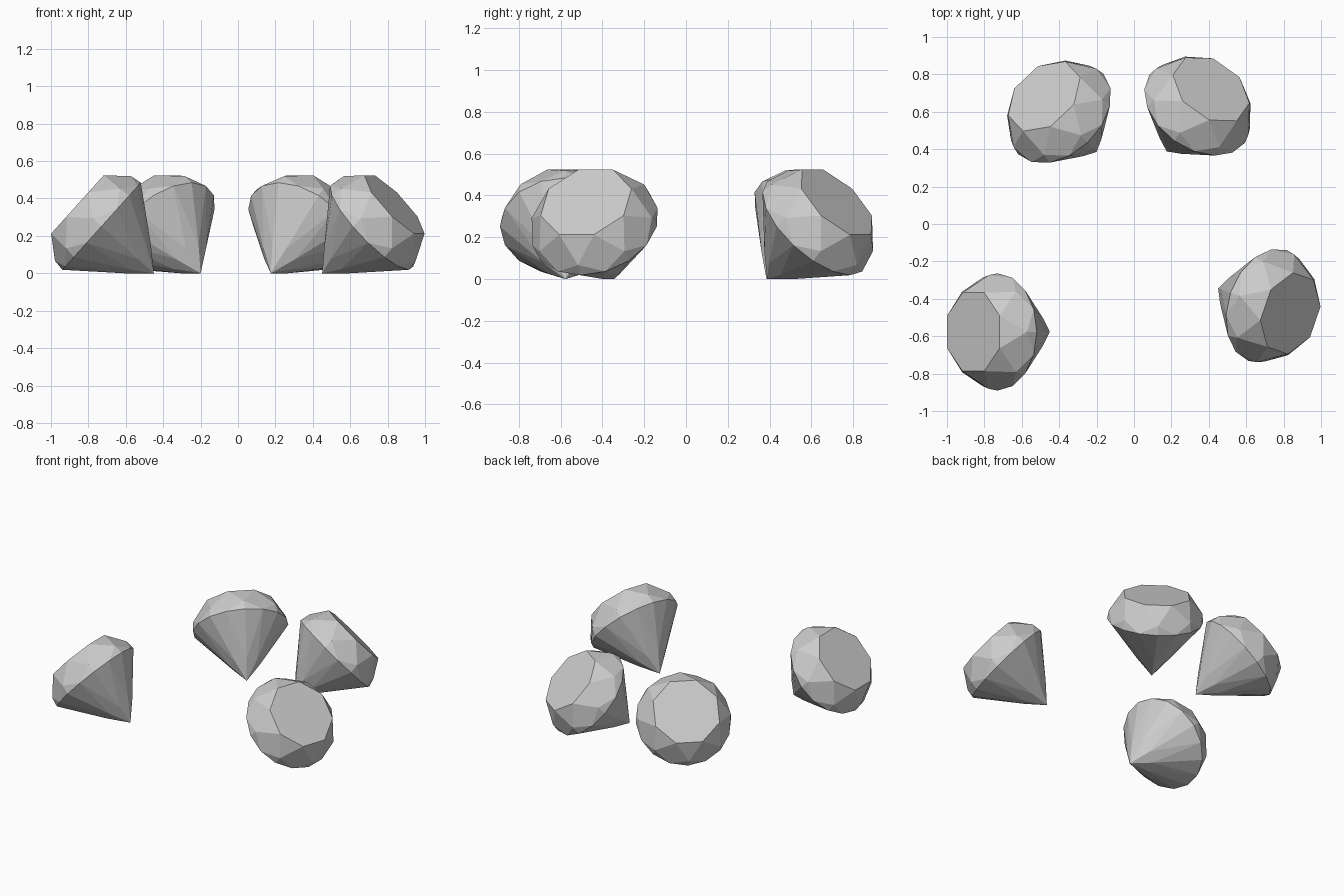
import bpy, bmesh
from math import pi, sin, cos, radians
from mathutils import Matrix

if "Cube" in bpy.data.objects:
    bpy.data.objects.remove(bpy.data.objects["Cube"])

GIRDLE_R, GIRDLE_H = 0.3135, 0.376
TABLE_R, TABLE_H = 0.227, 0.55
STAR_R, STAR_H = 0.304, 0.438
LOWER = 0.3          # where the lower facets meet, as a share of girdle height
TILT = radians(48)   # lean from upright until the pavilion rests on the ground


def ring(bm, count, radius, height, offset=0.0):
    return [bm.verts.new((radius * cos(2 * pi * i / count + offset),
                          radius * sin(2 * pi * i / count + offset), height))
            for i in range(count)]


def brilliant_mesh():
    bm = bmesh.new()
    culet = bm.verts.new((0, 0, 0))
    lower = ring(bm, 8, LOWER * GIRDLE_R / cos(pi / 8), LOWER * GIRDLE_H)
    girdle = ring(bm, 16, GIRDLE_R, GIRDLE_H)
    star = ring(bm, 8, STAR_R, STAR_H)
    table = ring(bm, 8, TABLE_R, TABLE_H, pi / 8)
    bm.faces.new(table)
    for i in range(8):
        j = (i + 1) % 8
        g0, g1, g2 = girdle[2 * i], girdle[2 * i + 1], girdle[(2 * i + 2) % 16]
        # crown: star, main kite and two upper girdle facets
        bm.faces.new((table[i - 1], star[i], table[i]))
        bm.faces.new((table[i], star[i], g1, star[j]))
        bm.faces.new((star[i], g0, g1))
        bm.faces.new((star[j], g1, g2))
        # pavilion: main kite and two lower girdle facets
        bm.faces.new((culet, lower[j], g1, lower[i]))
        bm.faces.new((lower[i], g1, g0))
        bm.faces.new((lower[j], g2, g1))
    bmesh.ops.recalc_face_normals(bm, faces=bm.faces[:])
    mesh = bpy.data.meshes.new("brilliant_cut")
    bm.to_mesh(mesh)
    bm.free()
    return mesh


# four identical stones: culet position on the ground and heading
mesh = brilliant_mesh()
for name, x, y, heading in (("gem_back_left", -0.20, 0.385, 133.3),
                            ("gem_back_right", 0.175, 0.388, 54.5),
                            ("gem_front_left", -0.45, -0.577, 180),
                            ("gem_front_right", 0.45, -0.345, -19)):
    gem = bpy.data.objects.new(name, mesh)
    gem.matrix_world = (Matrix.Translation((x, y, 0))
                        @ Matrix.Rotation(radians(heading), 4, 'Z')
                        @ Matrix.Rotation(TILT, 4, 'Y'))
    bpy.context.collection.objects.link(gem)
